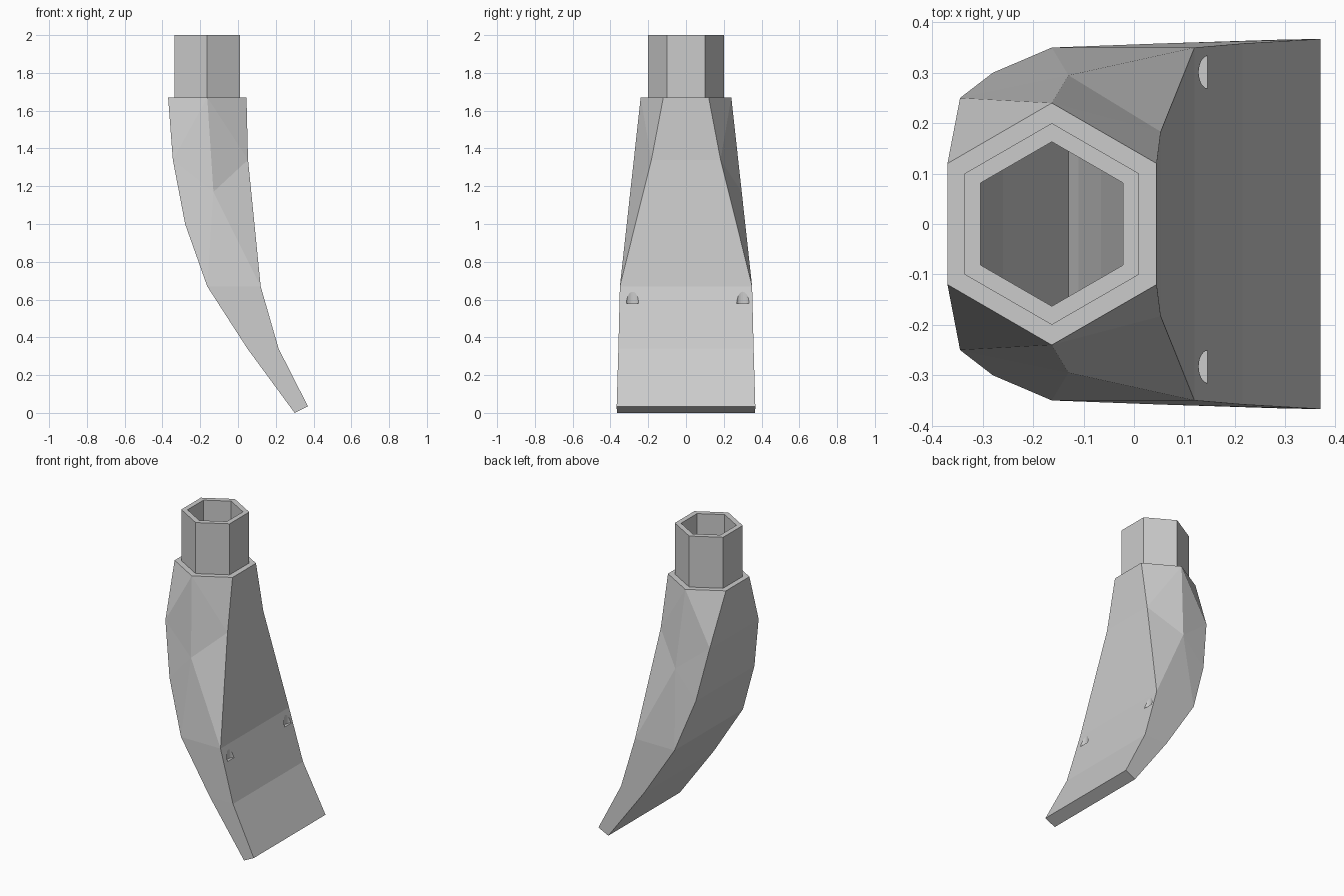
import bpy, bmesh, math
from mathutils import Vector

if "Cube" in bpy.data.objects:
    bpy.data.objects.remove(bpy.data.objects["Cube"])

CX, TOP = -0.163, 1.67          # neck axis and shoulder height

grey = bpy.data.materials.new("plain grey")
grey.diffuse_color = (0.6, 0.6, 0.6, 1)
grey.use_nodes = True
grey.node_tree.nodes["Principled BSDF"].inputs["Base Color"].default_value = grey.diffuse_color


def finish(bm, name):
    bmesh.ops.recalc_face_normals(bm, faces=bm.faces)
    me = bpy.data.meshes.new(name)
    bm.to_mesh(me)
    bm.free()
    me.materials.append(grey)
    ob = bpy.data.objects.new(name, me)
    bpy.context.collection.objects.link(ob)
    return ob


def prism(bm, radius, z0, z1, sides=6, turn=math.pi / 2, cx=CX, cy=0, squash=1):
    ring = [(cx + squash * radius * math.cos(turn + i * math.tau / sides),
             cy + radius * math.sin(turn + i * math.tau / sides)) for i in range(sides)]
    lo = [bm.verts.new((x, y, z0)) for x, y in ring]
    hi = [bm.verts.new((x, y, z1)) for x, y in ring]
    bm.faces.new(lo)
    bm.faces.new(hi)
    for i in range(sides):
        j = (i + 1) % sides
        bm.faces.new((lo[i], lo[j], hi[j], hi[i]))


def cut(ob, cutter):
    mod = ob.modifiers.new("cut", 'BOOLEAN')
    mod.operation, mod.solver, mod.object = 'DIFFERENCE', 'EXACT', cutter
    bpy.context.view_layer.objects.active = ob
    bpy.ops.object.modifier_apply(modifier=mod.name)


# nozzle body: half-side outline points, mirrored across y
back = [(-0.37, 0.12, TOP), (-0.345, 0.25, 1.34), (-0.28, 0.30, 1.0),
        (CX, 0.35, 0.67), (0.05, 0.358, 0.34), (0.30, 0.366, 0.0)]
front = [(0.045, 0.12, TOP), (0.053, 0.183, 1.34), (0.12, 0.35, 0.67),
         (0.215, 0.358, 0.34), (0.37, 0.367, 0.035)]
bm = bmesh.new()
sides = []
for s in (1, -1):
    def mk(p):
        return bm.verts.new((p[0], s * p[1], p[2]))
    L, R = [mk(p) for p in back], [mk(p) for p in front]
    H, M = mk((CX, 0.24, TOP)), mk((-0.13, 0.295, 1.17))
    for f in ((L[0], H, L[1]), (H, M, L[1]), (L[1], M, L[2]), (L[2], M, L[3]),
              (L[3], M, R[2]), (R[2], M, R[1]), (R[1], M, H), (R[1], H, R[0]),
              (L[3], R[2], R[3], L[4]), (L[4], R[3], R[4], L[5])):
        bm.faces.new(f)
    sides.append((L, R, H))
(La, Ra, Ha), (Lb, Rb, Hb) = sides
for a, b in ((La, Lb), (Ra, Rb)):
    for i in range(len(a) - 1):
        bm.faces.new((a[i], a[i + 1], b[i + 1], b[i]))
bm.faces.new((La[-1], Ra[-1], Rb[-1], Lb[-1]))          # tip
bm.faces.new((La[0], Ha, Ra[0], Rb[0], Hb, Lb[0]))      # shoulder
body = finish(bm, "nozzle_body")

# hexagonal neck
bm = bmesh.new()
prism(bm, 0.2, TOP, 2.0)
neck = finish(bm, "neck")

# hexagonal bore with sloped floor
bm = bmesh.new()
prism(bm, 0.163, 0.5, 2.1)
slopes = [(-0.305, 1.25), (-0.26, 1.0), (-0.13, 0.72), (-0.11, 0.78),
          (-0.065, 0.98), (-0.02, 1.3)]
for (x0, z0), (x1, z1) in zip(slopes, slopes[1:]):
    res = bmesh.ops.bisect_plane(bm, geom=bm.verts[:] + bm.edges[:] + bm.faces[:],
                                 plane_co=(x0, 0, z0),
                                 plane_no=Vector((z0 - z1, 0, x1 - x0)), clear_inner=True)
    bmesh.ops.holes_fill(bm, edges=[e for e in bm.edges if e.is_boundary], sides=0)
bore = finish(bm, "bore_cutter")

# two small air notches
bm = bmesh.new()
for y in (-0.283, 0.301):
    prism(bm, 0.033, 0.58, 0.72, sides=24, turn=0, cx=0.148, cy=y, squash=0.6)
notches = finish(bm, "notch_cutter")

cut(body, bore)
cut(neck, bore)
cut(body, notches)
for helper in (bore, notches):
    bpy.data.objects.remove(helper)
